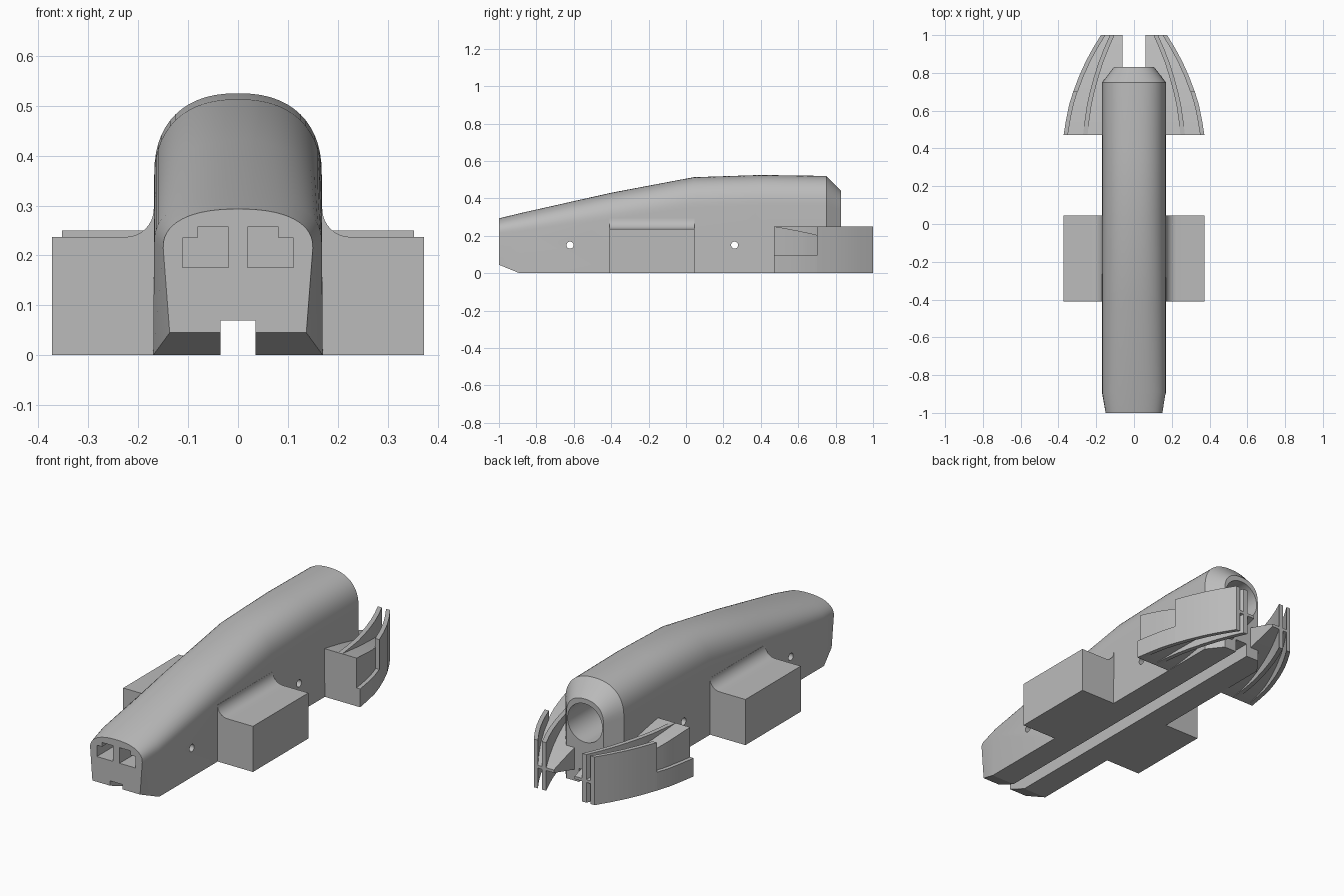
import bpy, bmesh, math

if "Cube" in bpy.data.objects:
    bpy.data.objects.remove(bpy.data.objects["Cube"])

grey = bpy.data.materials.new("plain_grey")
grey.use_nodes = True
grey.diffuse_color = (0.5, 0.5, 0.5, 1)
grey.node_tree.nodes["Principled BSDF"].inputs["Base Color"].default_value = (0.5, 0.5, 0.5, 1)


def loft(name, rings):
    """Skin a list of equal-length closed rings and cap both ends."""
    bm = bmesh.new()
    rows = [[bm.verts.new(p) for p in ring] for ring in rings]
    n = len(rows[0])
    for a, b in zip(rows, rows[1:]):
        for i in range(n):
            j = (i + 1) % n
            bm.faces.new((a[i], a[j], b[j], b[i]))
    bm.faces.new(rows[0])
    bm.faces.new(rows[-1])
    bmesh.ops.recalc_face_normals(bm, faces=bm.faces)
    mesh = bpy.data.meshes.new(name)
    bm.to_mesh(mesh)
    bm.free()
    mesh.materials.append(grey)
    ob = bpy.data.objects.new(name, mesh)
    bpy.context.collection.objects.link(ob)
    return ob


def select(ob):
    bpy.ops.object.select_all(action='DESELECT')
    ob.select_set(True)
    bpy.context.view_layer.objects.active = ob


def smooth(ob, angle):
    select(ob)
    bpy.ops.object.shade_smooth_by_angle(angle=math.radians(angle))


def extrude_y(name, outline, y0, y1):
    return loft(name, [[(x, y, z) for x, z in outline] for y in (y0, y1)])


def cut(ob, cutter):
    mod = ob.modifiers.new("cut", 'BOOLEAN')
    mod.operation = 'DIFFERENCE'
    mod.solver = 'EXACT'
    mod.object = cutter
    select(ob)
    bpy.ops.object.modifier_apply(modifier=mod.name)
    bpy.data.objects.remove(cutter)


def circle(r, n):
    return [(r * math.cos(math.tau * i / n), r * math.sin(math.tau * i / n)) for i in range(n)]


# Body: arched sections (y, half width at bottom, half width at spring, bottom, spring, top)
def arch(y, wb, w, bottom, spring, top, n=28):
    ring = [(-wb, y, bottom), (wb, y, bottom)]
    for i in range(n + 1):
        a = math.pi * i / n
        c, s = math.cos(a), math.sin(a)
        ring.append((w * math.copysign(abs(c) ** 0.85, c), y, spring + (top - spring) * s ** 0.85))
    return ring


sections = [(-1, .137, .15, .045, .215, .293), (-.89, .17, .168, 0, .225, .32),
            (-.4, .17, .168, 0, .29, .43), (.04, .17, .168, 0, .35, .513),
            (.4, .17, .168, 0, .36, .525), (.75, .17, .168, 0, .36, .52),
            (.83, .107, .107, 0, .335, .44)]
body = loft("body", [arch(*s) for s in sections])

# Underside groove, axle holes, rear bore and nose windows
cut(body, extrude_y("groove", [(-.035, -.1), (.035, -.1), (.035, .07), (-.035, .07)], -1.2, 1.2))
for y in (-.62, .26):
    cut(body, loft("axle_hole", [[(x, y + a, .15 + b) for a, b in circle(.019, 20)] for x in (-.5, .5)]))
cut(body, extrude_y("bore", [(a, .315 + b) for a, b in circle(.1, 40)], .3, 1))
window = [(.019, .176), (.111, .176), (.111, .235), (.081, .235), (.081, .257), (.019, .257)]
for side in (-1, 1):
    cut(body, extrude_y("window", [(side * x, z) for x, z in window], -1.2, -.85))
smooth(body, 22)

# Side pods with a concave fillet into the body
fillet = [(.225 - .056 * math.sin(a), .293 - .056 * math.cos(a))
          for a in (math.pi / 2 * i / 8 for i in range(9))]
pod = [(.15, 0), (.373, 0), (.373, .237)] + fillet + [(.15, .293)]

# Rear fairing: plan curve and wing thickness along y
plan = [(.47, .373), (.55, .36), (.63, .344), (.7, .322), (.78, .292), (.86, .256), (.93, .218), (1, .175)]


def outer_x(y):
    for (y0, x0), (y1, x1) in zip(plan, plan[1:]):
        if y <= y1:
            return x0 + (x1 - x0) * (y - y0) / (y1 - y0)
    return plan[-1][1]


def inner_x(y):
    return .27 - .72 * (.373 - outer_x(y))


def fin(name, side, curve, y0, y1, top, thick=.024):
    ys = [y0] + [y for y, _ in plan if y0 < y < y1] + [y1]
    rings = []
    for y in ys:
        x = curve(y)
        rings.append([(side * a, y, z) for a, z in ((x, 0), (x, top), (x - thick, top), (x - thick, 0))])
    smooth(loft(name, rings), 25)


def wing(name, side):
    rings = []
    for i in range(19):
        t = i / 18
        y = .47 + .53 * t
        top = .25 - .085 * t - .045 * t ** 2
        low = .105 * t ** 1.5
        root = .15 if y < .75 else max(.06, .15 - (y - .75) * 1.3)
        tip = outer_x(y) - .02
        rings.append([(side * x, y, z) for x, z in ((root, low), (tip, low), (tip, top), (root, top))])
    smooth(loft(name, rings), 25)


for side, label in ((1, "left"), (-1, "right")):
    smooth(extrude_y(label + "_side_pod", [(side * x, z) for x, z in pod], -.41, .045), 25)
    wing(label + "_rear_wing", side)
    fin(label + "_inner_fin", side, inner_x, .47, 1, .25)
    fin(label + "_outer_fin_low", side, outer_x, .47, .7, .095)
    fin(label + "_outer_fin", side, outer_x, .7, 1, .25)
